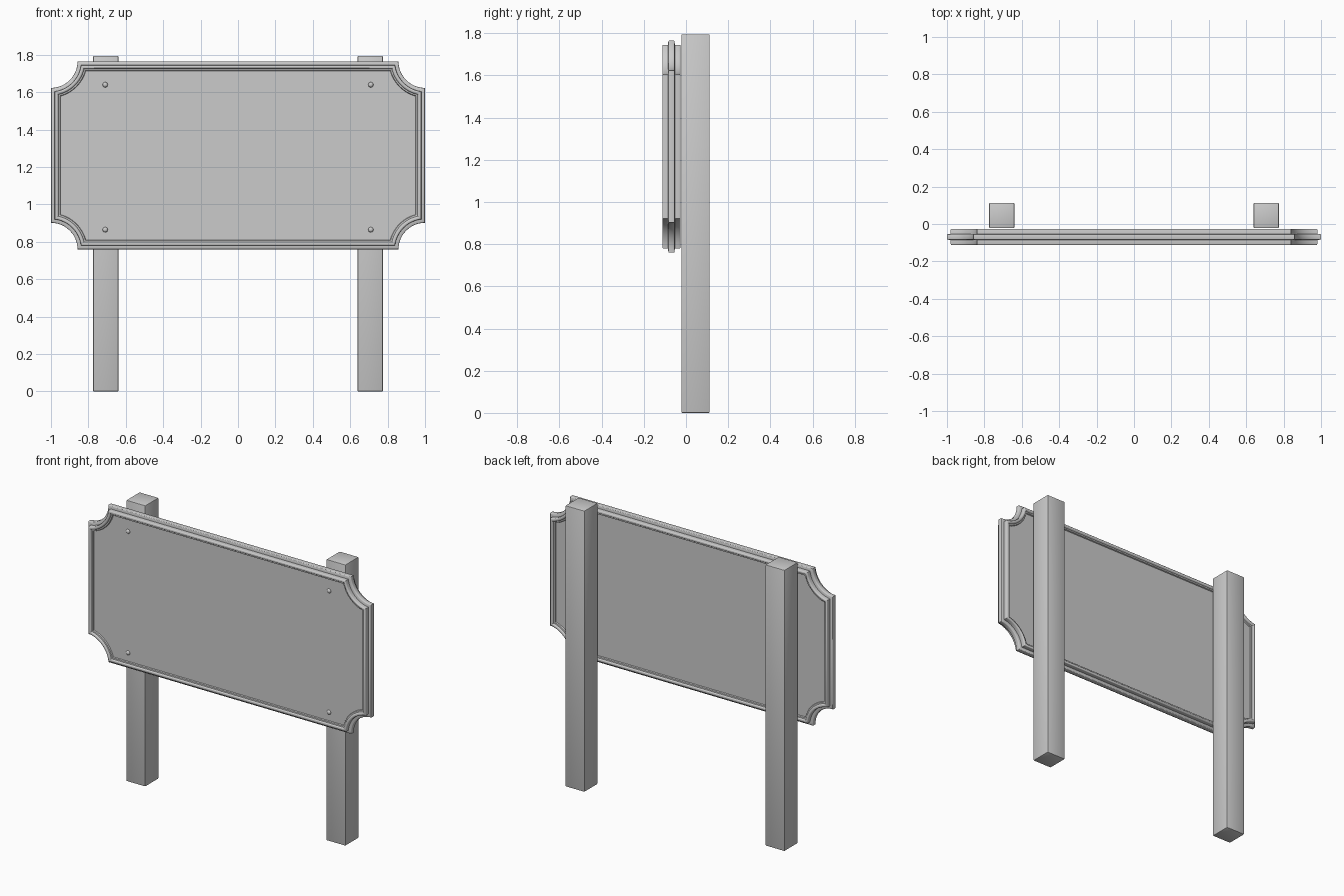
import bpy, bmesh, math
from mathutils import Matrix

if "Cube" in bpy.data.objects:
    bpy.data.objects.remove(bpy.data.objects["Cube"])

HW, Z0, Z1, R = 1.0, 0.76, 1.765, 0.142   # board half width, bottom, top, corner scoop radius
ZC, HH = (Z0 + Z1) / 2, (Z1 - Z0) / 2
YC = -0.069                               # middle plane of the board
SEG = 12


def finish(bm, name, angle=30):
    bmesh.ops.recalc_face_normals(bm, faces=bm.faces)
    me = bpy.data.meshes.new(name)
    bm.to_mesh(me)
    bm.free()
    ob = bpy.data.objects.new(name, me)
    bpy.context.collection.objects.link(ob)
    bpy.ops.object.select_all(action='DESELECT')
    ob.select_set(True)
    bpy.context.view_layer.objects.active = ob
    bpy.ops.object.shade_smooth_by_angle(angle=math.radians(angle))
    return ob


def outline(d):
    """Scooped-corner rectangle, inset by d (scoops stay centred on the corners)."""
    r = R + d
    a0 = math.asin(d / r)
    pts = []
    for k, (sx, sz) in enumerate([(1, 1), (-1, 1), (-1, -1), (1, -1)]):
        arc = []
        for i in range(SEG + 1):
            a = a0 + (math.pi / 2 - 2 * a0) * i / SEG
            arc.append((sx * (HW - r * math.sin(a)), ZC + sz * (HH - r * math.cos(a))))
        pts += arc if k % 2 == 0 else arc[::-1]
    return pts


# sign board: moulded edge profile (inset, distance from middle plane), front then mirrored back
half = [(0.051, 0.027), (0.048, 0.034), (0.040, 0.035), (0.037, 0.041), (0.034, 0.0435),
        (0.024, 0.0435), (0.021, 0.041), (0.020, 0.038), (0.020, 0.016),
        (0.004, 0.015), (0.001, 0.013), (0.0, 0.010)]
profile = [(d, YC - y) for d, y in half] + [(d, YC + y) for d, y in reversed(half)]
bm = bmesh.new()
rings = [[bm.verts.new((x, y, z)) for x, z in outline(d)] for d, y in profile]
n = len(rings[0])
for a, b in zip(rings, rings[1:]):
    for i in range(n):
        j = (i + 1) % n
        bm.faces.new((a[i], a[j], b[j], b[i]))
bm.faces.new(rings[0])
bm.faces.new(rings[-1])
finish(bm, "sign_board", 40)

# square posts behind the board, with softly eased edges
for side, sx in (("left", -1), ("right", 1)):
    bm = bmesh.new()
    bmesh.ops.create_cube(bm, size=1, matrix=Matrix.Translation((sx * 0.707, 0.045, 0.8975))
                          @ Matrix.Diagonal((0.135, 0.135, 1.795, 1)))
    bmesh.ops.bevel(bm, geom=bm.edges[:], offset=0.005, segments=2, profile=0.5, affect='EDGES')
    finish(bm, side + "_post", 40)

# domed screw heads on the front panel
for row, z in (("lower", 0.865), ("upper", 1.64)):
    for side, sx in (("left", -1), ("right", 1)):
        bm = bmesh.new()
        bmesh.ops.create_uvsphere(bm, u_segments=16, v_segments=8, radius=1,
                                  matrix=Matrix.Translation((sx * 0.71, YC - 0.027, z))
                                  @ Matrix.Diagonal((0.014, 0.01, 0.014, 1)))
        finish(bm, f"{row}_{side}_screw", 60)
